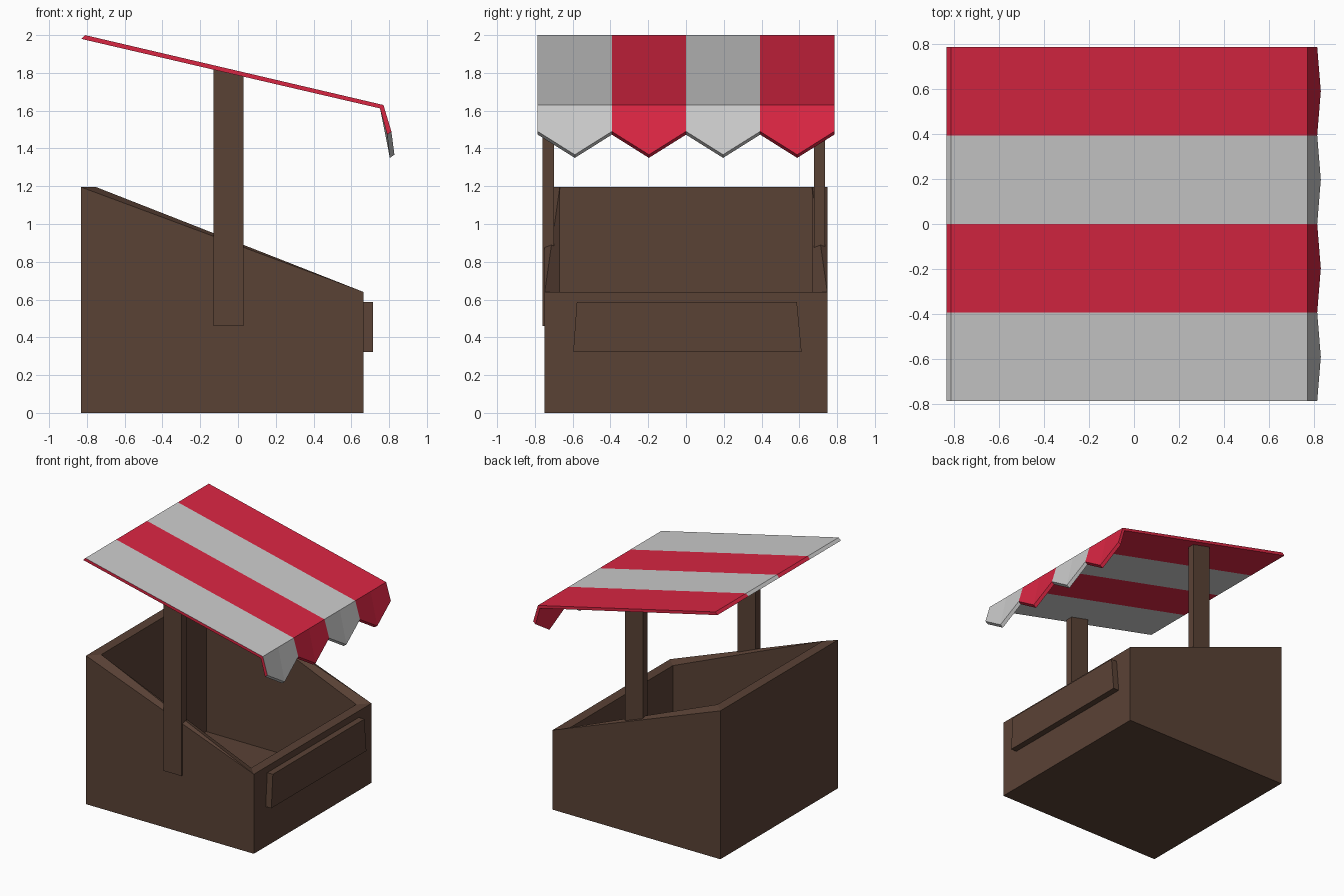
import bpy, bmesh

if "Cube" in bpy.data.objects:
    bpy.data.objects.remove(bpy.data.objects["Cube"])


def material(name, rgb):
    m = bpy.data.materials.new(name)
    m.diffuse_color = (*rgb, 1)
    m.use_nodes = True
    m.node_tree.nodes["Principled BSDF"].inputs["Base Color"].default_value = m.diffuse_color
    return m


WOOD = material("brown_wood", (0.102, 0.054, 0.036))
GREY = material("grey_cloth", (0.55, 0.55, 0.55))
RED = material("red_cloth", (0.70, 0.019, 0.055))


def finish(name, bm, mats):
    bmesh.ops.recalc_face_normals(bm, faces=bm.faces)
    mesh = bpy.data.meshes.new(name)
    bm.to_mesh(mesh)
    bm.free()
    for m in mats:
        mesh.materials.append(m)
    ob = bpy.data.objects.new(name, mesh)
    bpy.context.collection.objects.link(ob)
    return ob


def prism(name, profile, offset):
    """Extrude a 3D outline along an offset vector."""
    bm = bmesh.new()
    face = bm.faces.new([bm.verts.new(p) for p in profile])
    ext = bmesh.ops.extrude_face_region(bm, geom=[face])
    moved = [g for g in ext["geom"] if isinstance(g, bmesh.types.BMVert)]
    bmesh.ops.translate(bm, verts=moved, vec=offset)
    return finish(name, bm, [WOOD])


# Open crate with a sloping rim
def crate():
    bm = bmesh.new()

    def ring(x0, x1, y, z0, z1):
        return [bm.verts.new(p) for p in
                ((x0, -y, z0), (x1, -y, z1), (x1, y, z1), (x0, y, z0))]

    BACK, FRONT, HALF, WALL, FLOOR = -0.83, 0.665, 0.748, 0.08, 0.065
    base = ring(BACK, FRONT, HALF, 0, 0)
    outer = ring(BACK, FRONT, HALF, 1.195, 0.64)
    inner = ring(BACK + WALL, FRONT - WALL, HALF - WALL, 1.195, 0.64)
    floor = ring(BACK + WALL, FRONT - WALL, HALF - WALL, FLOOR, FLOOR)
    bm.faces.new(base)
    bm.faces.new(floor)
    for i in range(4):
        j = (i + 1) % 4
        bm.faces.new((base[i], base[j], outer[j], outer[i]))
        bm.faces.new((inner[i], inner[j], floor[j], floor[i]))
        # twisted side rims are split from inner back to outer front
        a, b = (j, i) if i == 2 else (i, j)
        bm.faces.new((outer[a], outer[b], inner[a]))
        bm.faces.new((outer[b], inner[b], inner[a]))
    return finish("crate", bm, [WOOD])


crate()

# Posts rising out of the side walls, tops cut to the awning slope
for name, y, width in (("near_post", -0.76, 0.06), ("far_post", 0.678, 0.057)):
    prism(name, [(-0.13, y, 0.46), (0.03, y, 0.46),
                 (0.03, y, 1.785), (-0.13, y, 1.822)], (0, width, 0))

# Slightly crooked front board
prism("front_board", [(0.655, -0.597, 0.322), (0.655, 0.612, 0.322),
                      (0.655, 0.587, 0.588), (0.655, -0.578, 0.588)], (0.06, 0, 0))


# Striped awning with a pointed valance
def awning():
    bm = bmesh.new()
    columns = []
    for k in range(9):
        y = -0.785 + k * 1.57 / 8
        tip = k % 2
        upper = [(-0.81, 2.0), (0.77, 1.63), (0.828, 1.367) if tip else (0.812, 1.49)]
        lower = [(0.804, 1.35) if tip else (0.79, 1.473), (0.752, 1.612), (-0.83, 1.98)]
        columns.append([bm.verts.new((x, y, z)) for x, z in upper + lower])
    for k in range(8):
        a, b = columns[k], columns[k + 1]
        for i in range(6):
            j = (i + 1) % 6
            f = bm.faces.new((a[i], a[j], b[j], b[i]))
            f.material_index = (k // 2) % 2
    # red hems on both ends
    for c in (columns[0], columns[-1]):
        for quad in ((0, 1, 4, 5), (1, 2, 3, 4)):
            bm.faces.new([c[i] for i in quad]).material_index = 1
    return finish("awning", bm, [GREY, RED])


awning()
